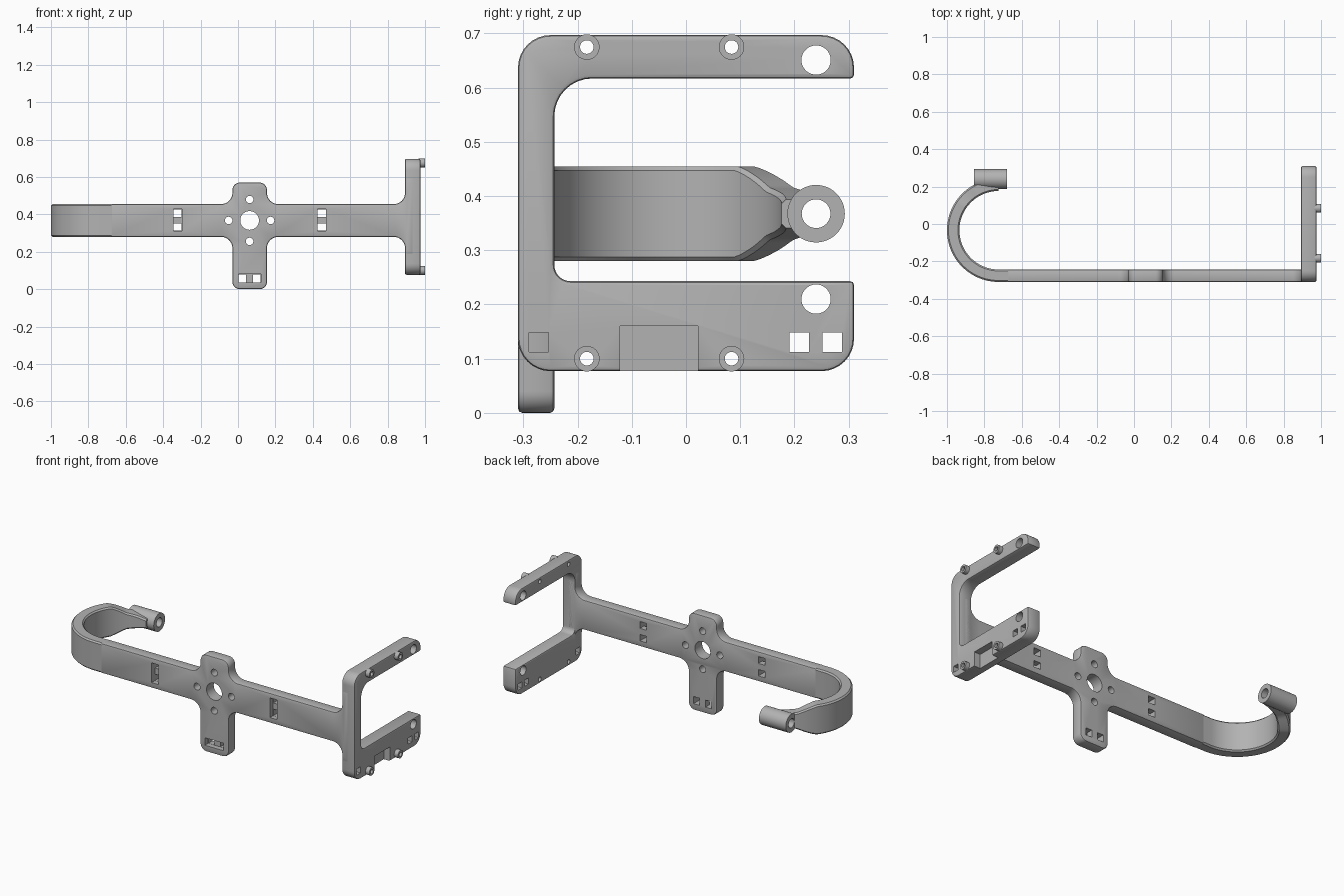
import bpy, bmesh, math
from mathutils import Vector

cube = bpy.data.objects.get("Cube")
if cube:
    bpy.data.objects.remove(cube)

grey = bpy.data.materials.new("matte grey")
grey.use_nodes = True
colour = (0.45, 0.45, 0.45, 1)
grey.diffuse_color = colour
grey.node_tree.nodes["Principled BSDF"].inputs["Base Color"].default_value = colour


def make(name, bm):
    bmesh.ops.recalc_face_normals(bm, faces=bm.faces)
    mesh = bpy.data.meshes.new(name)
    bm.to_mesh(mesh)
    bm.free()
    ob = bpy.data.objects.new(name, mesh)
    bpy.context.collection.objects.link(ob)
    mesh.materials.append(grey)
    return ob


def loft(name, rings):
    """Closed solid through a row of equal-sized rings."""
    bm = bmesh.new()
    rows = [[bm.verts.new(p) for p in ring] for ring in rings]
    for a, b in zip(rows, rows[1:]):
        for i in range(len(a)):
            j = (i + 1) % len(a)
            bm.faces.new((a[i], a[j], b[j], b[i]))
    bm.faces.new(rows[0])
    bm.faces.new(rows[-1])
    return make(name, bm)


def prism(name, pts, axis, lo, hi):
    """Extrude (x, z) points along y, or (y, z) points along x."""
    place = (lambda u, v, t: (t, u, v)) if axis == "x" else (lambda u, v, t: (u, t, v))
    return loft(name, [[place(u, v, t) for u, v in pts] for t in (lo, hi)])


def circle(u, v, r, n=40):
    return [(u + r * math.cos(math.tau * i / n), v + r * math.sin(math.tau * i / n))
            for i in range(n)]


def rect(u0, u1, v0, v1):
    return [(u0, v0), (u1, v0), (u1, v1), (u0, v1)]


def rounded(corners, steps=8):
    """Round the right-angled corners given as (u, v, radius)."""
    out = []
    for i, (u, v, r) in enumerate(corners):
        p = Vector((u, v))
        if not r:
            out.append(tuple(p))
            continue
        before = (Vector(corners[i - 1][:2]) - p).normalized()
        after = (Vector(corners[(i + 1) % len(corners)][:2]) - p).normalized()
        centre = p + r * (before + after)
        for k in range(steps + 1):
            a = math.pi / 2 * k / steps
            out.append(tuple(centre - r * (after * math.cos(a) + before * math.sin(a))))
    return out


def activate(ob):
    bpy.ops.object.select_all(action="DESELECT")
    ob.select_set(True)
    bpy.context.view_layer.objects.active = ob


def bevel(ob, width):
    mod = ob.modifiers.new("edge", "BEVEL")
    mod.width, mod.segments, mod.limit_method = width, 2, "ANGLE"
    mod.use_clamp_overlap = False
    activate(ob)
    bpy.ops.object.modifier_apply(modifier=mod.name)


def cut(ob, pts, axis, lo, hi):
    cutter = prism("cutter", pts, axis, lo, hi)
    cutter.hide_render = True
    mod = ob.modifiers.new("cut", "BOOLEAN")
    mod.operation, mod.solver, mod.object = "DIFFERENCE", "EXACT", cutter
    activate(ob)
    bpy.ops.object.modifier_apply(modifier=mod.name)
    bpy.data.objects.remove(cutter)


EDGE = 0.008
FRONT, BACK = -0.31, -0.243
LOW, HIGH = 0.28, 0.455
MID = (LOW + HIGH) / 2

# Cross bar with upright plate and a flared end
cx0, cx1, px, fil = -0.03, 0.155, 0.893, 0.06
bar = prism("cross_bar", rounded([
    (-0.68, LOW, 0), (cx0, LOW, fil), (cx0, 0, 0.04), (cx1, 0, 0.04), (cx1, LOW, fil),
    (px, LOW, fil), (px, 0.18, 0), (0.94, 0.18, 0), (0.94, 0.6, 0), (px, 0.6, 0),
    (px, HIGH, fil), (cx1, HIGH, fil), (cx1, 0.57, 0.04), (cx0, 0.57, 0.04),
    (cx0, HIGH, fil), (-0.68, HIGH, 0)]), "y", FRONT, BACK)
bevel(bar, EDGE)

# Centre hole with four screw holes around it
hx, d = 0.062, 0.112
for x, z, r in [(hx, MID, 0.05), (hx + d, MID, 0.02), (hx - d, MID, 0.02),
                (hx, MID + d, 0.02), (hx, MID - d, 0.02)]:
    cut(bar, circle(x, z, r), "y", -0.4, -0.2)

# Strap slots: a front pocket with two windows through to the back
for x in (-0.323, 0.448):
    cut(bar, rect(x - 0.023, x + 0.023, 0.312, 0.428), "y", -0.4, -0.28)
    for z0, z1 in ((0.312, 0.352), (0.386, 0.428)):
        cut(bar, rect(x - 0.022, x + 0.022, z0 + 0.001, z1 - 0.001), "y", -0.3, -0.2)
cut(bar, rect(0.002, 0.122, 0.036, 0.08), "y", -0.4, -0.28)
for x0, x1 in ((0.003, 0.043), (0.081, 0.121)):
    cut(bar, rect(x0, x1, 0.037, 0.079), "y", -0.3, -0.2)

# C-shaped end bracket
bottom, top, arm = 0.077, 0.697, 0.31
bracket = prism("end_bracket", rounded([
    (-arm, bottom, 0.06), (arm, bottom, 0.06), (arm, 0.243, 0), (-0.243, 0.243, 0.03),
    (-0.243, 0.617, 0.07), (arm, 0.617, 0), (arm, top, 0.06), (-arm, top, 0.06)]),
    "x", px, 0.975)
bevel(bracket, 0.007)
for z in (0.651, 0.21):
    cut(bracket, circle(0.24, z, 0.027), "x", 0.8, 1.1)
for y in (-0.2715, 0.2085, 0.27):
    cut(bracket, rect(y - 0.018, y + 0.018, 0.112, 0.148), "x", 0.8, 1.1)
cut(bracket, rect(-0.122, 0.022, 0.03, 0.16), "x", 0.935, 1.1)

# Hollow studs on the bracket, drilled right through
for y in (-0.183, 0.084):
    for z, level in ((0.1, "lower"), (0.675, "upper")):
        cut(bracket, circle(y, z, 0.0125), "x", 0.8, 1.1)
        stud = prism(level + "_stud", circle(y, z, 0.0235), "x", 0.965, 1.0)
        cut(stud, circle(y, z, 0.0125), "x", 0.8, 1.1)

# Curved hook: chamfered section swept round, narrowing towards the tube
ox, oy, radius, half = -0.7235, -0.0335, 0.2432, 0.0333
oy = (FRONT + BACK) / 2 + radius


def section(point, out, h):
    t, c = half, EDGE
    outline = [(t, c - h), (t, h - c), (t - c, h), (c - t, h),
               (-t, h - c), (-t, c - h), (c - t, -h), (t - c, -h)]
    return [(point[0] + out[0] * n, point[1] + out[1] * n, MID + z) for n, z in outline]


full = (HIGH - LOW) / 2
rings = [section((-0.66, oy - radius), (0, -1), full)]
for i in range(61):
    deg = -90 + 3 * i
    a = math.radians(deg)
    out = (-math.cos(a), math.sin(a))
    h = full
    if deg > 36:
        h -= 0.039 * min((deg - 36) / 23, 1) ** 1.2
    if deg > 59:
        h -= 0.022 * (deg - 59) / 31
    rings.append(section((ox + out[0] * radius, oy + out[1] * radius), out, h))
hook = loft("curved_hook", rings)

# Tube at the hook tip, bored through
ty = 0.24
tube = prism("hook_tube", circle(ty, MID, 0.053, 48), "x", -0.855, -0.68)
for ob in (hook, tube):
    cut(ob, circle(ty, MID, 0.0265), "x", -0.96, -0.6)

# Smooth curves, keep crisp edges
for ob in bpy.context.collection.objects:
    if ob.type == "MESH" and ob.data.materials and ob.data.materials[0] == grey:
        activate(ob)
        bpy.ops.object.shade_smooth_by_angle(angle=math.radians(28))
